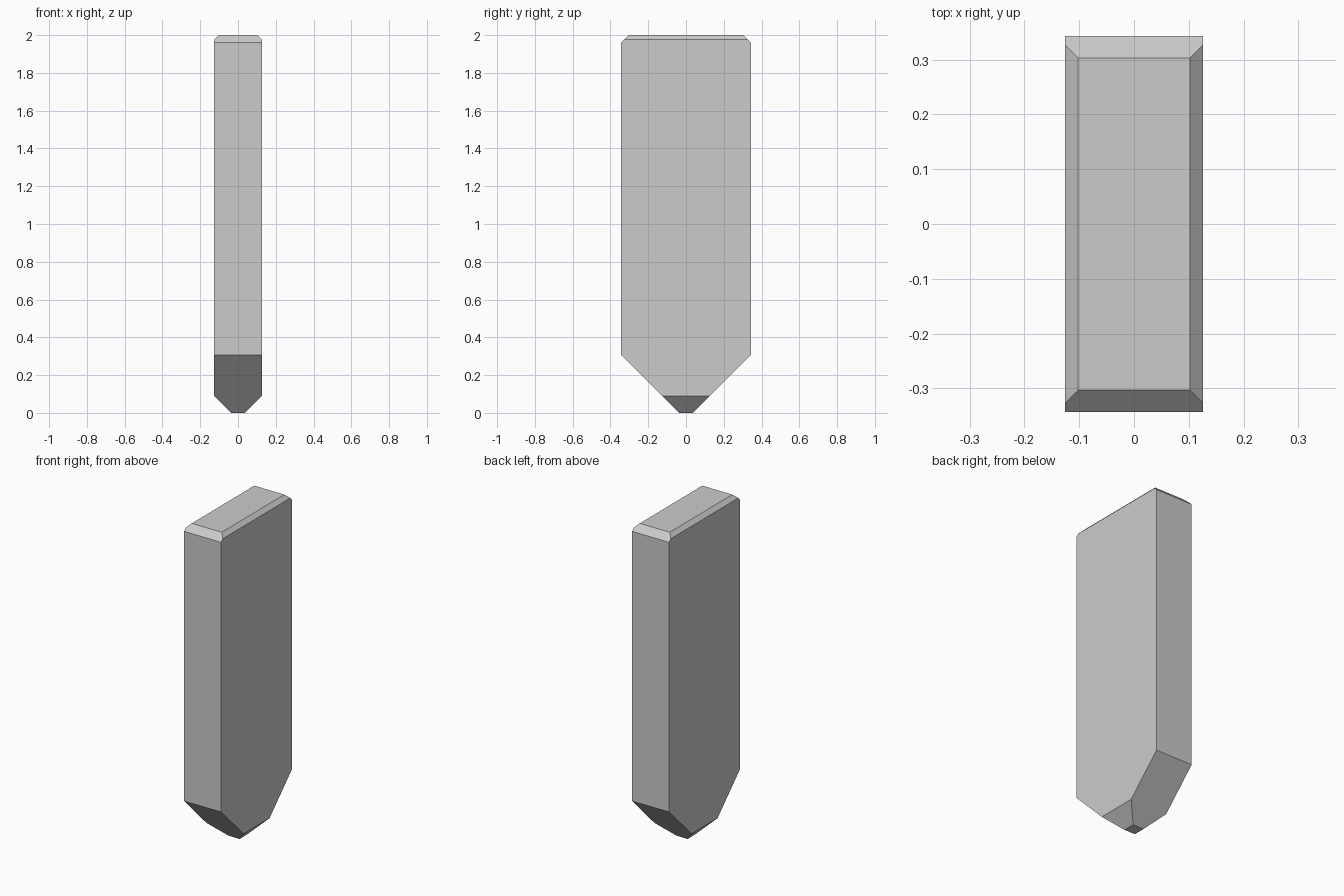
import bpy, bmesh
from mathutils import Vector

if "Cube" in bpy.data.objects:
    bpy.data.objects.remove(bpy.data.objects["Cube"])

HX, HY, H = 0.126, 0.343, 2.0   # half width, half depth, height
TIP = 0.037                     # half size of the flat tip
TOP_X, TOP_Y = 0.102, 0.303     # half size of the flat top

bm = bmesh.new()
bmesh.ops.create_cube(bm, size=1)
for v in bm.verts:
    v.co = (v.co.x * 2 * HX, v.co.y * 2 * HY, (v.co.z + 0.5) * H)


def slice_off(point, normal):
    """Cut away everything beyond the plane and cap the opening."""
    res = bmesh.ops.bisect_plane(
        bm, geom=bm.verts[:] + bm.edges[:] + bm.faces[:], dist=1e-6,
        plane_co=Vector(point), plane_no=Vector(normal).normalized(),
        clear_outer=True)
    cut = [e for e in res["geom_cut"] if isinstance(e, bmesh.types.BMEdge)]
    bmesh.ops.contextual_create(bm, geom=cut)


# 45 degree bevels: small around the top, deep around the tip
for s in (-1, 1):
    slice_off((s * TOP_X, 0, H), (s, 0, 1))
    slice_off((0, s * TOP_Y, H), (0, s, 1))
    slice_off((s * TIP, 0, 0), (s, 0, -1))
    slice_off((0, s * TIP, 0), (0, s, -1))

bmesh.ops.recalc_face_normals(bm, faces=bm.faces[:])
mesh = bpy.data.meshes.new("pointed_block")
bm.to_mesh(mesh)
bm.free()
bpy.context.collection.objects.link(bpy.data.objects.new("pointed_block", mesh))
